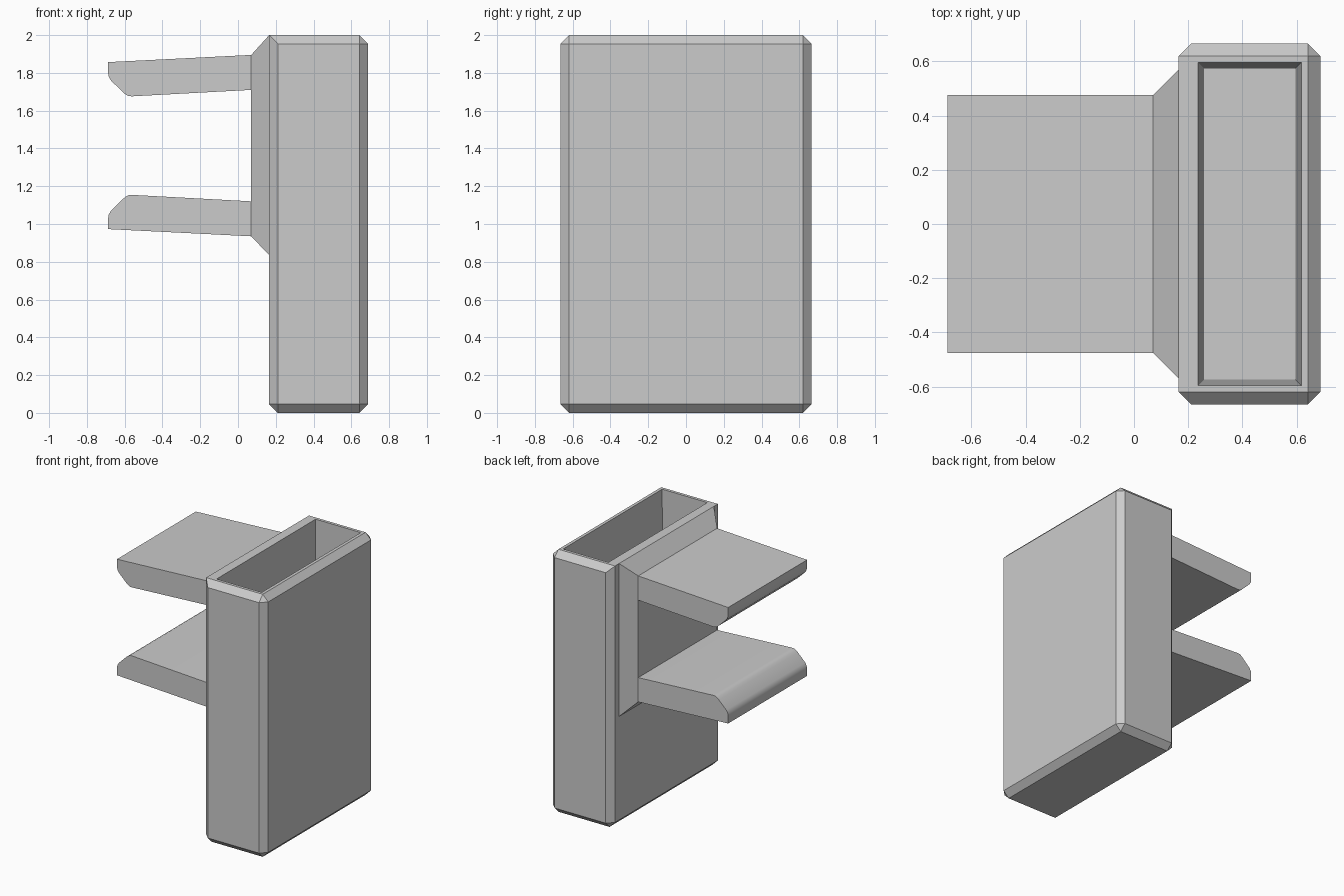
import bpy
import bmesh
from itertools import product

cube = bpy.data.objects.get("Cube")
if cube:
    bpy.data.objects.remove(cube)

grey = bpy.data.materials.new("plain grey")
grey.use_nodes = True
grey.diffuse_color = (0.6, 0.6, 0.6, 1)
grey.node_tree.nodes["Principled BSDF"].inputs["Base Color"].default_value = (0.6, 0.6, 0.6, 1)


def finish(bm, name):
    bmesh.ops.recalc_face_normals(bm, faces=bm.faces)
    mesh = bpy.data.meshes.new(name)
    bm.to_mesh(mesh)
    bm.free()
    mesh.materials.append(grey)
    obj = bpy.data.objects.new(name, mesh)
    bpy.context.collection.objects.link(obj)
    return obj


def hull(points):
    """Convex solid with its flat faces merged."""
    bm = bmesh.new()
    for p in points:
        bm.verts.new(p)
    bmesh.ops.convex_hull(bm, input=bm.verts)
    bmesh.ops.dissolve_limit(bm, angle_limit=0.02, verts=bm.verts, edges=bm.edges)
    return bm


# Chamfered case: three crossing slabs give the bevelled corners
X0, X1, Y, Z, C = 0.165, 0.688, 0.665, 2.0, 0.046
points = []
for cx, cy, cz in ((0, C, C), (C, 0, C), (C, C, 0)):
    points += product((X0 + cx, X1 - cx), (-Y + cy, Y - cy), (cz, Z - cz))
# The top edge beside the mount stays square
points += [(X0, s * (Y - C), Z) for s in (-1, 1)]
bm = hull(points)


def fit(verts, x0, x1, y, z):
    """Move four corners onto a rectangle at height z."""
    mid = sum(v.co.x for v in verts) / len(verts)
    for v in verts:
        v.co = (x0 if v.co.x < mid else x1, y if v.co.y > 0 else -y, z)


# Slightly tapered pocket sunk into the top
top = max(bm.faces, key=lambda f: f.calc_center_median().z)
bmesh.ops.inset_region(bm, faces=[top], thickness=0.02)
fit(top.verts, 0.237, 0.618, 0.596, Z)
floor = bmesh.ops.extrude_discrete_faces(bm, faces=[top])["faces"][0]
fit(floor.verts, 0.259, 0.596, 0.574, 0.08)
finish(bm, "case")

# Flared mount on the left side of the case
MID = 1.415
mount = [(X0, y, z) for y in (-0.57, 0.57) for z in (0.835, Z)]
mount += [(0.07, y, MID + dz) for y in (-0.475, 0.475) for dz in (-0.48, 0.48)]
finish(hull(mount), "mount")

# Two clip arms, mirrored about the middle of the mount
profile = [(0.07, 0.48), (-0.688, 0.442), (-0.688, 0.385), (-0.684, 0.364),
           (-0.672, 0.344), (-0.61, 0.283), (-0.594, 0.27), (-0.578, 0.262),
           (-0.56, 0.261), (0.07, 0.295)]
for name, side in (("upper_arm", 1), ("lower_arm", -1)):
    bm = bmesh.new()
    face = bm.faces.new([bm.verts.new((x, -0.475, MID + side * dz)) for x, dz in profile])
    new = bmesh.ops.extrude_face_region(bm, geom=[face], use_keep_orig=True)["geom"]
    for v in new:
        if isinstance(v, bmesh.types.BMVert):
            v.co.y = 0.475
    arm = finish(bm, name)
    bpy.ops.object.select_all(action="DESELECT")
    arm.select_set(True)
    bpy.context.view_layer.objects.active = arm
    bpy.ops.object.shade_smooth_by_angle(angle=0.6)
